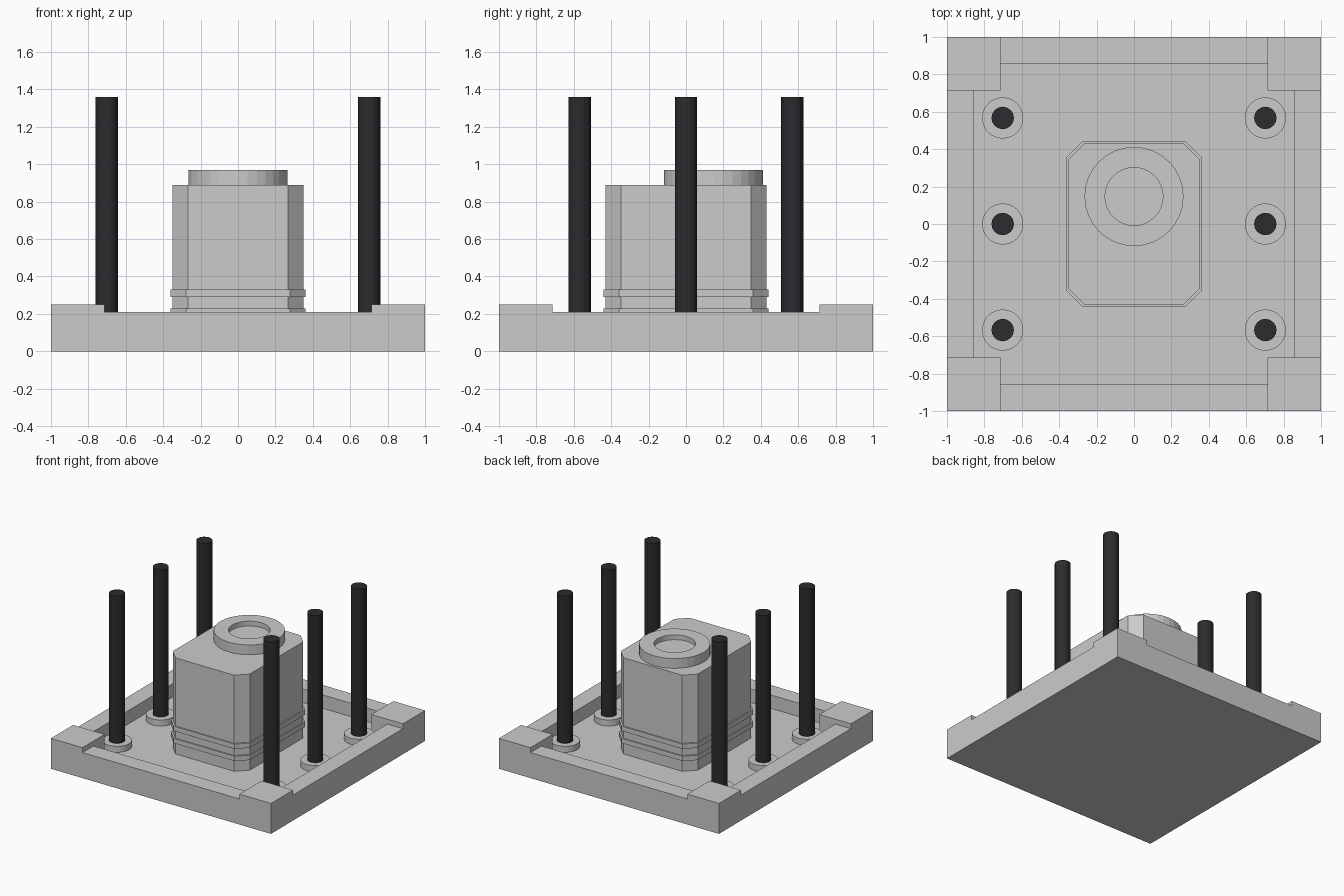
import bpy, bmesh
from math import cos, sin, pi

if "Cube" in bpy.data.objects:
    bpy.data.objects.remove(bpy.data.objects["Cube"])


def loft(name, rings, material=None):
    """Skin a stack of (outline, z) rings and cap both ends."""
    bm = bmesh.new()
    loops = [[bm.verts.new((x, y, z)) for x, y in outline] for outline, z in rings]
    for a, b in zip(loops, loops[1:]):
        n = len(a)
        for i in range(n):
            j = (i + 1) % n
            bm.faces.new((a[i], a[j], b[j], b[i]))
    bm.faces.new(loops[0][::-1])
    bm.faces.new(loops[-1])
    bmesh.ops.recalc_face_normals(bm, faces=bm.faces)
    mesh = bpy.data.meshes.new(name)
    bm.to_mesh(mesh)
    bm.free()
    obj = bpy.data.objects.new(name, mesh)
    bpy.context.collection.objects.link(obj)
    if material:
        mesh.materials.append(material)
    return obj


def circle(r, n, cx=0, cy=0):
    return [(cx + r * cos(2 * pi * i / n), cy + r * sin(2 * pi * i / n)) for i in range(n)]


def chamfered(w, d, c):
    return [(w - c, -d), (w, c - d), (w, d - c), (w - c, d),
            (c - w, d), (-w, d - c), (-w, c - d), (c - w, -d)]


def plus(arm, reach):
    quarter = [(reach, -arm), (reach, arm), (arm, arm)]
    pts = []
    for _ in range(4):
        pts += quarter
        quarter = [(-y, x) for x, y in quarter]
    return pts


# Base plate: raised corners, low rims and a plus-shaped pit
FLOOR = 0.10
square = [(-1, -1), (1, -1), (1, 1), (-1, 1)]
base = loft("base_plate", [(square, 0), (square, 0.25)])
for name, reach, bottom in (("rim_cutter", 1.1, 0.21), ("pit_cutter", 0.858, FLOOR)):
    outline = plus(0.713, reach)
    cutter = loft(name, [(outline, bottom), (outline, 0.4)])
    cutter.hide_render = True
    cutter.hide_viewport = True
    mod = base.modifiers.new(name, 'BOOLEAN')
    mod.operation = 'DIFFERENCE'
    mod.solver = 'EXACT'
    mod.object = cutter

# Central housing with two raised bands
steps = [(0, FLOOR), (0, 0.19), (0.01, 0.19), (0.01, 0.23), (0, 0.23),
         (0, 0.29), (0.01, 0.29), (0.01, 0.33), (0, 0.33), (0, 0.89)]
loft("housing", [(chamfered(0.35 + o, 0.43 + o, 0.083), z) for o, z in steps])

# Offset round cap with a shallow recess
cap = [(0.265, 0.87), (0.265, 0.97), (0.155, 0.97), (0.155, 0.93)]
loft("cap_ring", [(circle(r, 32, 0, 0.147), z) for r, z in cap])

# Dark posts standing in collars
dark = bpy.data.materials.new("dark_post")
dark.diffuse_color = (0.025, 0.025, 0.028, 1)
dark.use_nodes = True
dark.node_tree.nodes["Principled BSDF"].inputs["Base Color"].default_value = dark.diffuse_color
for side, x in (("left", -0.702), ("right", 0.702)):
    for place, y in (("front", -0.567), ("middle", 0), ("back", 0.567)):
        ring, shaft = circle(0.11, 32, x, y), circle(0.06, 16, x, y)
        loft(f"collar_{side}_{place}", [(ring, FLOOR), (ring, 0.15)])
        loft(f"post_{side}_{place}", [(shaft, FLOOR), (shaft, 1.36)], dark)
